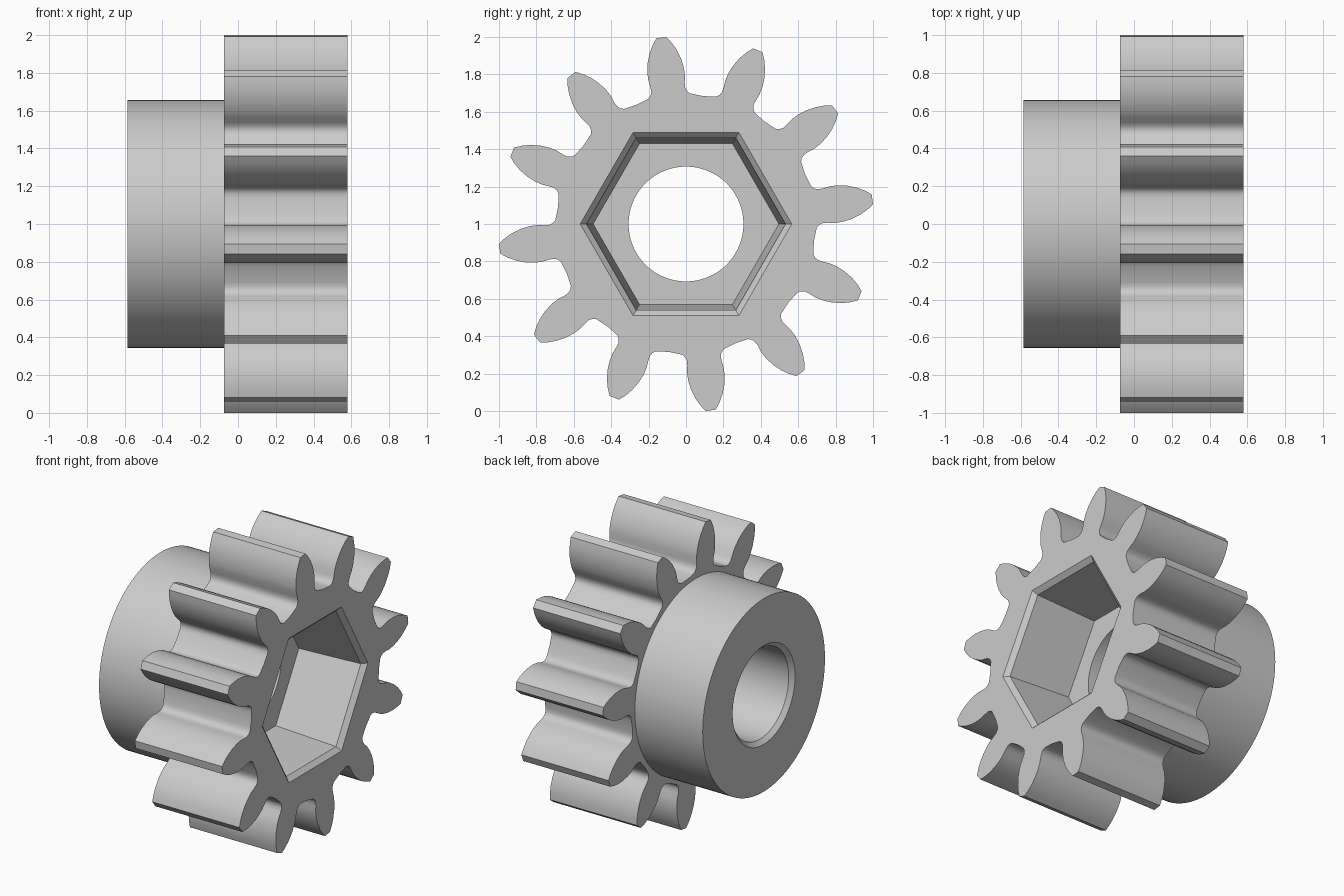
import bpy, bmesh, math

old = bpy.data.objects.get("Cube")
if old:
    bpy.data.objects.remove(old, do_unlink=True)

# Single grey material
grey = bpy.data.materials.new("plain_grey")
grey.use_nodes = True
colour = (0.6, 0.6, 0.6, 1)
grey.diffuse_color = colour
grey.node_tree.nodes["Principled BSDF"].inputs["Base Color"].default_value = colour

TEETH = 12
FIRST_TOOTH = math.radians(7.55)


def polygon(radius, sides):
    return [(radius * math.cos(math.tau * i / sides), radius * math.sin(math.tau * i / sides))
            for i in range(sides)]


def gear_outline():
    """Closed outline: each flank is (distance out, half width), mirrored about its tooth."""
    flank = [(0.682, 0.135), (0.69, 0.112), (0.705, 0.098), (0.725, 0.091), (0.75, 0.0925),
             (0.79, 0.099), (0.83, 0.0985), (0.88, 0.09), (0.93, 0.073), (0.97, 0.052),
             (1.005, 0.027)]
    tooth = [(a, -w) for a, w in flank] + [(a, w) for a, w in reversed(flank)]
    valley = math.pi / TEETH
    tooth.append((0.69 * math.cos(valley), 0.69 * math.sin(valley)))
    points = []
    for i in range(TEETH):
        angle = FIRST_TOOTH + math.tau * i / TEETH
        c, s = math.cos(angle), math.sin(angle)
        points += [(a * c - w * s, a * s + w * c) for a, w in tooth]
    return points


def loft(name, sections):
    """Closed solid along x through sections of (x, outline)."""
    bm = bmesh.new()
    rings = [[bm.verts.new((x, y, z + 1)) for y, z in pts] for x, pts in sections]
    for lower, upper in zip(rings, rings[1:]):
        n = len(lower)
        for i in range(n):
            j = (i + 1) % n
            bm.faces.new((lower[i], lower[j], upper[j], upper[i]))
    bm.faces.new(rings[0])
    bm.faces.new(rings[-1])
    bmesh.ops.recalc_face_normals(bm, faces=bm.faces[:])
    mesh = bpy.data.meshes.new(name)
    bm.to_mesh(mesh)
    bm.free()
    mesh.materials.append(grey)
    obj = bpy.data.objects.new(name, mesh)
    bpy.context.collection.objects.link(obj)
    return obj


def combine(target, tool, operation):
    bpy.context.view_layer.objects.active = target
    mod = target.modifiers.new(operation.lower(), 'BOOLEAN')
    mod.operation = operation
    mod.solver = 'EXACT'
    mod.object = tool
    bpy.ops.object.modifier_apply(modifier=mod.name)
    bpy.data.objects.remove(tool, do_unlink=True)


# Toothed wheel with a round hub on its left end
outline = gear_outline()
gear = loft("pinion_gear", [(-0.075, outline), (0.58, outline)])
hub = loft("hub", [(-0.585, polygon(0.656, 128)), (0.0, polygon(0.656, 128))])
combine(gear, hub, 'UNION')


# Hexagonal socket: slight taper with a chamfered mouth
def hexagon(apothem):
    return polygon(apothem / math.cos(math.pi / 6), 6)


socket = loft("socket_cutter", [(0.11, hexagon(0.43)), (0.55, hexagon(0.461)),
                                (0.58, hexagon(0.49)), (0.65, hexagon(0.49))])
combine(gear, socket, 'DIFFERENCE')

# Through bore with a chamfer at the hub end
bore = loft("bore_cutter", [(-0.65, polygon(0.335, 96)), (-0.585, polygon(0.335, 96)),
                            (-0.557, polygon(0.307, 96)), (0.3, polygon(0.307, 96))])
combine(gear, bore, 'DIFFERENCE')

# Smooth round surfaces, keep machined edges sharp
bpy.ops.object.select_all(action='DESELECT')
gear.select_set(True)
bpy.context.view_layer.objects.active = gear
bpy.ops.object.shade_smooth_by_angle(angle=math.radians(35))
